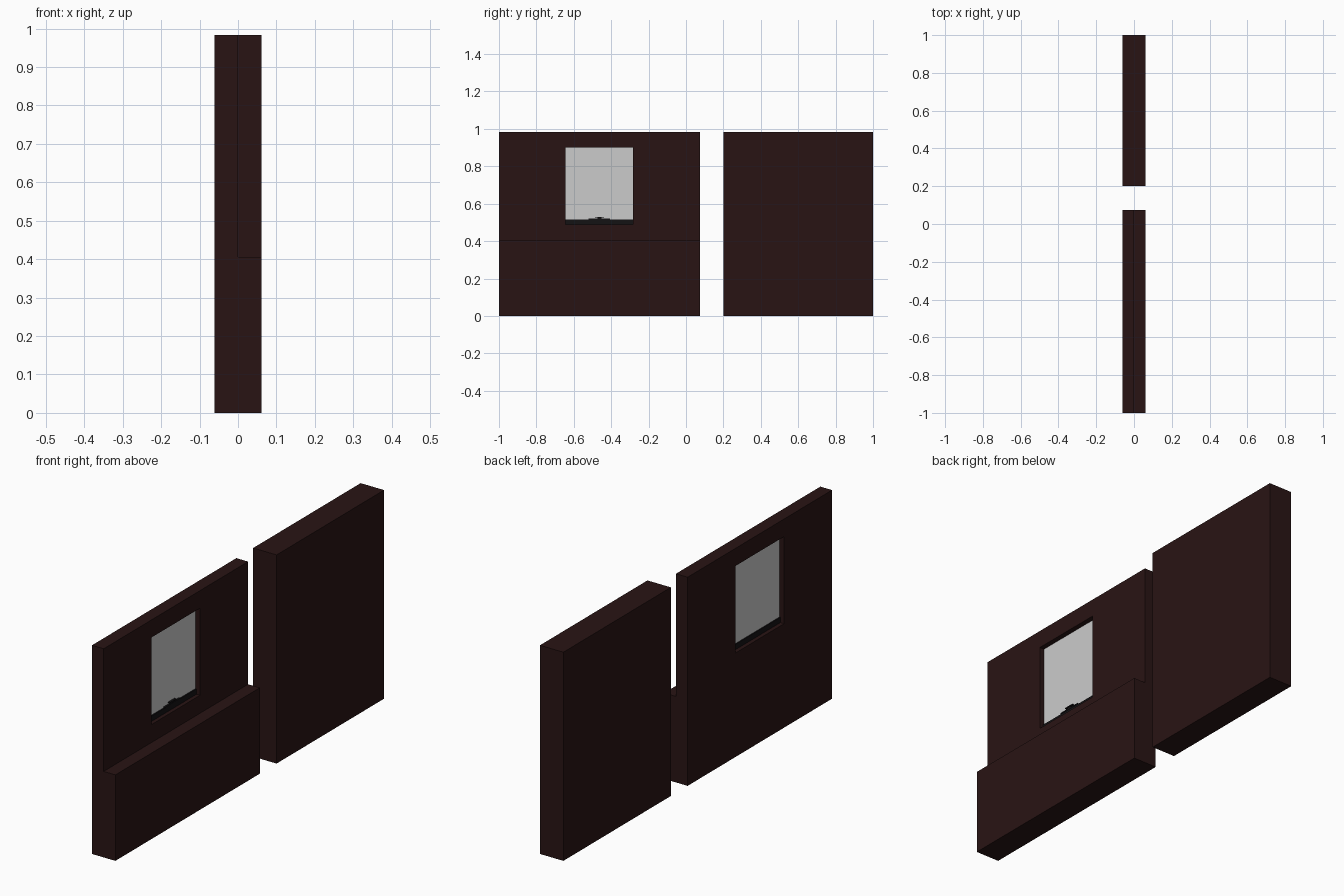
import bpy

if "Cube" in bpy.data.objects:
    bpy.data.objects.remove(bpy.data.objects["Cube"])


def material(name, rgb):
    m = bpy.data.materials.new(name)
    m.diffuse_color = (*rgb, 1)
    m.use_nodes = True
    m.node_tree.nodes["Principled BSDF"].inputs["Base Color"].default_value = m.diffuse_color
    return m


WOOD = material("dark_wood", (0.022, 0.007, 0.007))
RAIL = material("dark_metal", (0.007, 0.006, 0.007))


def box(name, x, y, z, mat=None):
    """Box from (min, max) ranges along each axis."""
    spans = (x, y, z)
    bpy.ops.mesh.primitive_cube_add(size=1, location=[(a + b) / 2 for a, b in spans])
    ob = bpy.context.object
    ob.name = name
    ob.scale = [b - a for a, b in spans]
    bpy.ops.object.transform_apply(location=False, rotation=False, scale=True)
    if mat:
        ob.data.materials.append(mat)
    return ob


H = 0.983
WALL_Y = (-1.0, 0.075)
WIN_Y = (-0.643, -0.283)
WIN_Z = (0.49, 0.90)

# Thin wall with a window opening
wall = box("window_wall", (-0.061, 0.0), WALL_Y, (0, H), WOOD)
cutter = box("window_cutter", (-0.2, 0.2), WIN_Y, WIN_Z)
cut = wall.modifiers.new("opening", 'BOOLEAN')
cut.operation = 'DIFFERENCE'
cut.solver = 'EXACT'
cut.object = cutter
bpy.context.view_layer.objects.active = wall
bpy.ops.object.modifier_apply(modifier=cut.name)
bpy.data.objects.remove(cutter)

# Low ledge along the wall and the separate full-thickness panel
box("low_ledge", (0.0, 0.061), WALL_Y, (0, 0.405), WOOD)
box("solid_panel", (-0.061, 0.061), (0.2, 1.0), (0, H), WOOD)

# Window pane, bottom rail and lift handle
box("window_pane", (-0.037, -0.024), WIN_Y, (0.515, WIN_Z[1]))
box("bottom_rail", (-0.042, -0.018), WIN_Y, (WIN_Z[0], 0.515), RAIL)
box("handle_base", (-0.024, -0.016), (-0.52, -0.406), (0.514, 0.520), RAIL)
box("handle_post", (-0.023, -0.017), (-0.473, -0.453), (0.520, 0.525), RAIL)
box("handle_grip", (-0.024, -0.014), (-0.487, -0.439), (0.525, 0.530), RAIL)
